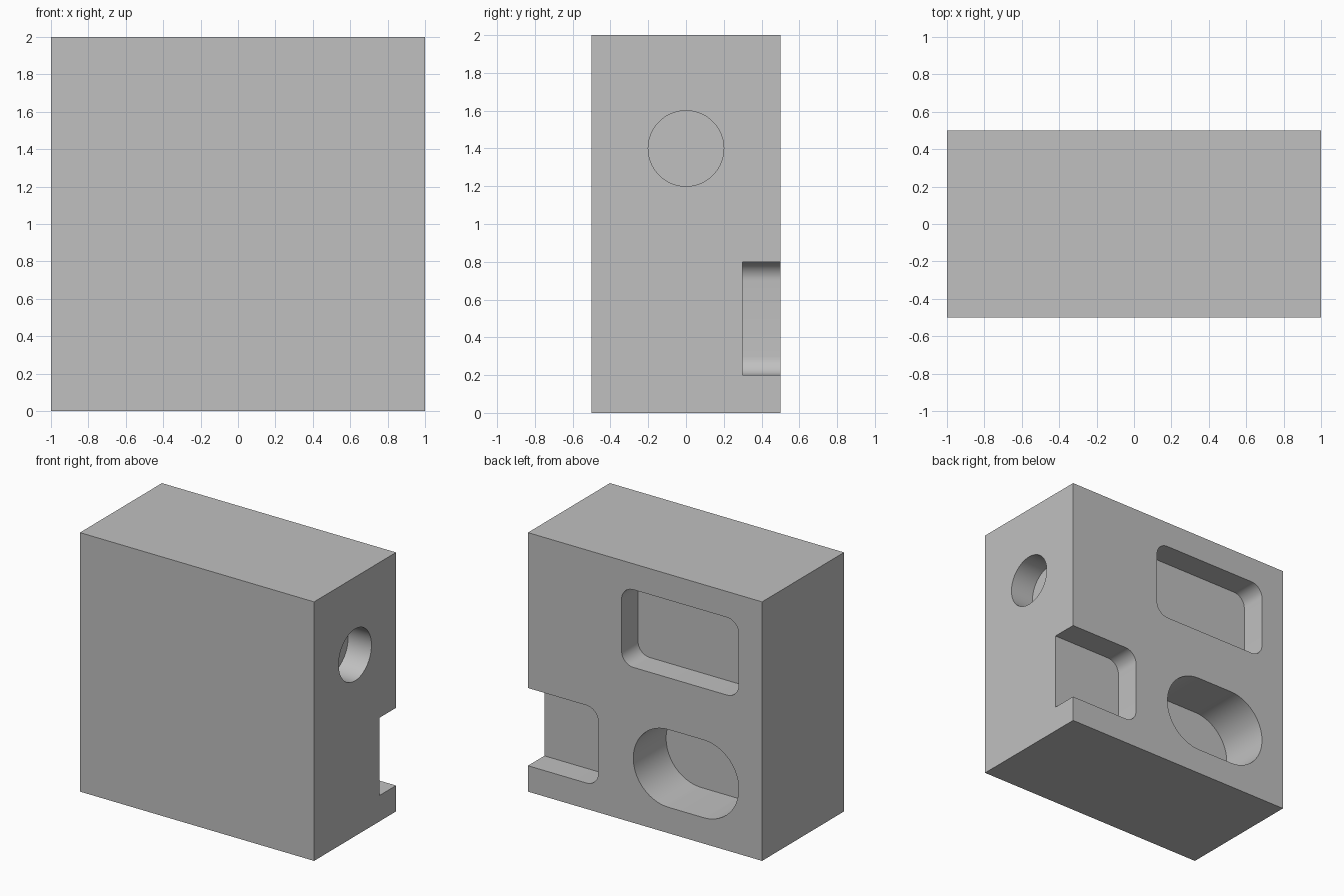
import bpy
import bmesh
from math import cos, sin, pi
from mathutils import Vector

cube = bpy.data.objects.get("Cube")
if cube:
    bpy.data.objects.remove(cube, do_unlink=True)

# Plain grey material
grey = bpy.data.materials.new("plain_grey")
grey.use_nodes = True
colour = (0.53, 0.53, 0.53, 1)
grey.diffuse_color = colour
grey.node_tree.nodes["Principled BSDF"].inputs["Base Color"].default_value = colour


def rounded_outline(width, height, radius, steps):
    """Rounded rectangle centred on the origin, counter-clockwise."""
    points = []
    for corner, (sx, sy) in enumerate([(1, 1), (-1, 1), (-1, -1), (1, -1)]):
        cx, cy = sx * (width / 2 - radius), sy * (height / 2 - radius)
        for i in range(steps + 1):
            angle = (corner + i / steps) * pi / 2
            points.append((cx + radius * cos(angle), cy + radius * sin(angle)))
    return points


def prism(name, outline, origin, across, depth):
    """Extrude an outline (across, up) along a depth vector."""
    bm = bmesh.new()
    verts = [bm.verts.new(Vector(origin) + Vector(across) * u + Vector((0, 0, v)))
             for u, v in outline]
    face = bm.faces.new(verts)
    cap = bmesh.ops.extrude_face_region(bm, geom=[face])["geom"]
    moved = [g for g in cap if isinstance(g, bmesh.types.BMVert)]
    bmesh.ops.translate(bm, verts=moved, vec=depth)
    bmesh.ops.remove_doubles(bm, verts=bm.verts, dist=0.0001)
    bmesh.ops.recalc_face_normals(bm, faces=bm.faces)
    mesh = bpy.data.meshes.new(name)
    bm.to_mesh(mesh)
    bm.free()
    obj = bpy.data.objects.new(name, mesh)
    bpy.context.collection.objects.link(obj)
    obj.data.materials.append(grey)
    return obj


# Solid block
bpy.ops.mesh.primitive_cube_add(size=1, location=(0, 0, 1))
block = bpy.context.object
block.name = "block"
block.scale = (2, 1, 2)
bpy.ops.object.transform_apply(location=True, scale=True)
block.data.materials.append(grey)

# Recesses: the outlines start at the pocket floor and run out past the surface
X, Y = (1, 0, 0), (0, 1, 0)
cutters = [
    prism("window_pocket_cutter", rounded_outline(1, 0.6, 0.1, 10),
          (-0.3, 0.3, 1.5), X, (0, 0.4, 0)),
    prism("edge_notch_cutter", rounded_outline(1, 0.6, 0.1, 10),
          (0.9, 0.3, 0.5), X, (0, 0.4, 0)),
    prism("slot_cutter", rounded_outline(0.9, 0.6, 0.3, 20),
          (-0.35, 0.1, 0.5), X, (0, 0.6, 0)),
    prism("side_hole_cutter", rounded_outline(0.4, 0.4, 0.2, 20),
          (0.8, 0, 1.4), Y, (0.4, 0, 0)),
]
bpy.context.view_layer.objects.active = block
for cutter in cutters:
    cut = block.modifiers.new(cutter.name, "BOOLEAN")
    cut.operation = "DIFFERENCE"
    cut.solver = "EXACT"
    cut.object = cutter
    bpy.ops.object.modifier_apply(modifier=cut.name)
    bpy.data.objects.remove(cutter, do_unlink=True)

# Smooth curved walls, sharp edges
bpy.ops.object.select_all(action="DESELECT")
block.select_set(True)
bpy.ops.object.shade_smooth_by_angle(angle=pi / 6)
